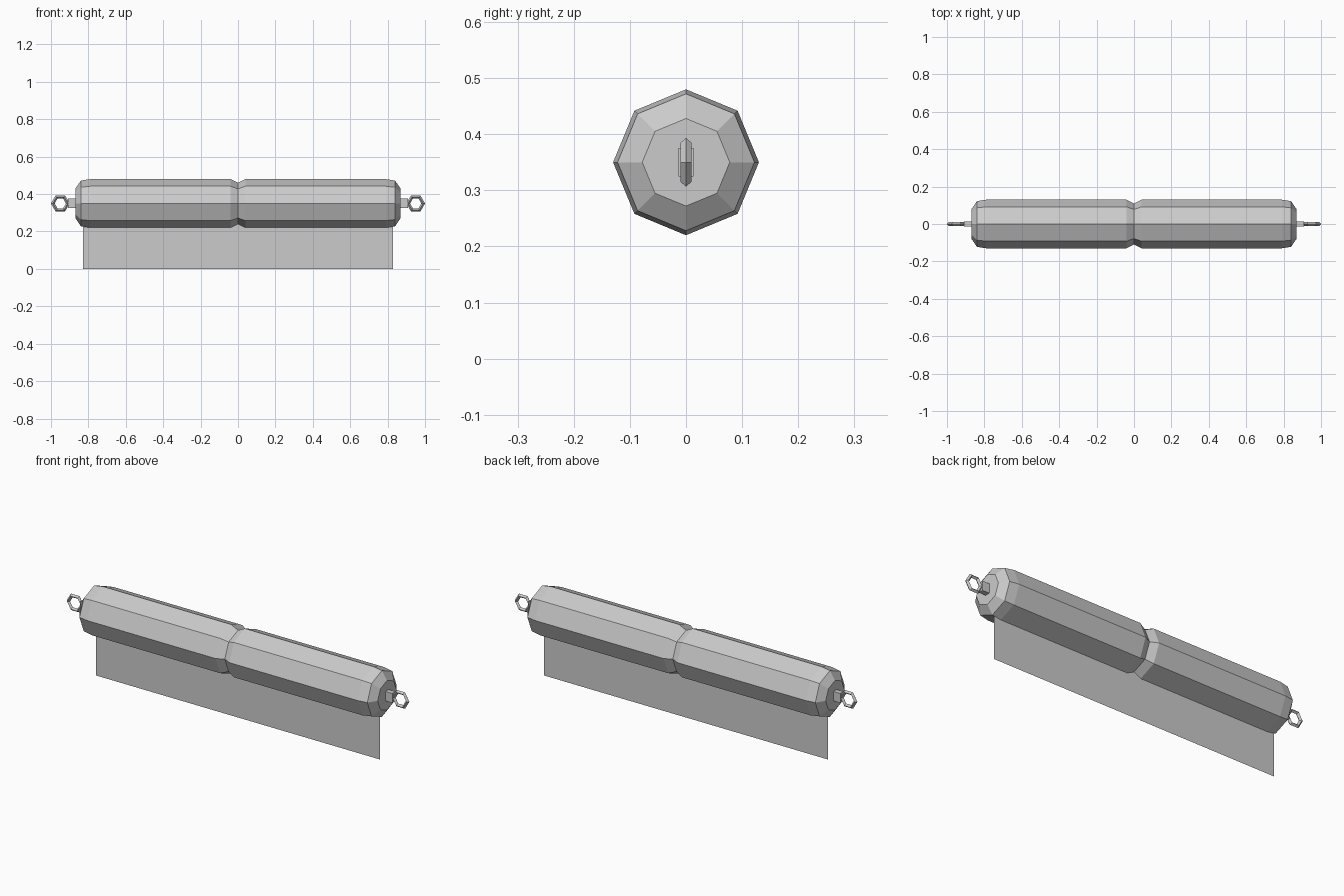
import bpy, bmesh, math
from mathutils import Matrix, Vector

cube = bpy.data.objects.get("Cube")
if cube:
    bpy.data.objects.remove(cube, do_unlink=True)

AXIS_Z = 0.35

grey = bpy.data.materials.new("light_grey")
grey.use_nodes = True
grey.diffuse_color = (0.6, 0.6, 0.6, 1)
grey.node_tree.nodes["Principled BSDF"].inputs["Base Color"].default_value = (0.6, 0.6, 0.6, 1)


def finish(name, bm):
    """Turn a bmesh into a flat-shaded object."""
    bmesh.ops.recalc_face_normals(bm, faces=bm.faces)
    mesh = bpy.data.meshes.new(name)
    bm.to_mesh(mesh)
    bm.free()
    mesh.materials.append(grey)
    obj = bpy.data.objects.new(name, mesh)
    bpy.context.collection.objects.link(obj)
    return obj


def loft(bm, rings, closed=False):
    """Bridge equal-sized vertex rings; cap the ends or close the loop."""
    count = len(rings[0])
    pairs = list(zip(rings, rings[1:]))
    if closed:
        pairs.append((rings[-1], rings[0]))
    else:
        bm.faces.new(rings[0])
        bm.faces.new(rings[-1])
    for a, b in pairs:
        for i in range(count):
            j = (i + 1) % count
            bm.faces.new((a[i], a[j], b[j], b[i]))


# Float: octagonal tube with bevelled ends and a pinched waist
half = [(0.04, 0.13), (0.79, 0.13), (0.84, 0.122), (0.87, 0.078)]
profile = [(-x, r) for x, r in reversed(half)] + [(0, 0.11)] + half
bm = bmesh.new()
rings = []
for x, r in profile:
    angles = [math.tau * i / 8 for i in range(8)]
    rings.append([bm.verts.new((x, r * math.cos(a), AXIS_Z + r * math.sin(a))) for a in angles])
loft(bm, rings)
finish("float_tube", bm)

# Skirt: thin sheet hanging below the float
bm = bmesh.new()
corners = [(-0.83, 0), (0.83, 0), (0.83, 0.3), (-0.83, 0.3)]
bm.faces.new([bm.verts.new((x, 0, z)) for x, z in corners])
finish("hanging_skirt", bm)

# End fittings: a small block and a six-sided ring at each end
for side, sign in (("left", 1), ("right", -1)):
    bm = bmesh.new()
    place = Matrix.Translation((sign * 0.885, 0, AXIS_Z)) @ Matrix.Diagonal((0.05, 0.027, 0.05, 1))
    bmesh.ops.create_cube(bm, size=1, matrix=place)
    finish(side + "_end_block", bm)

    bm = bmesh.new()
    centre = Vector((sign * 0.95, 0, AXIS_Z))
    rings = []
    for i in range(6):
        a = math.tau * i / 6
        out = Vector((math.cos(a), 0, math.sin(a)))
        section = [(0.05, 0), (0.04, 0.01), (0.03, 0), (0.04, -0.01)]
        rings.append([bm.verts.new(centre + out * r + Vector((0, y, 0))) for r, y in section])
    loft(bm, rings, closed=True)
    finish(side + "_end_ring", bm)
